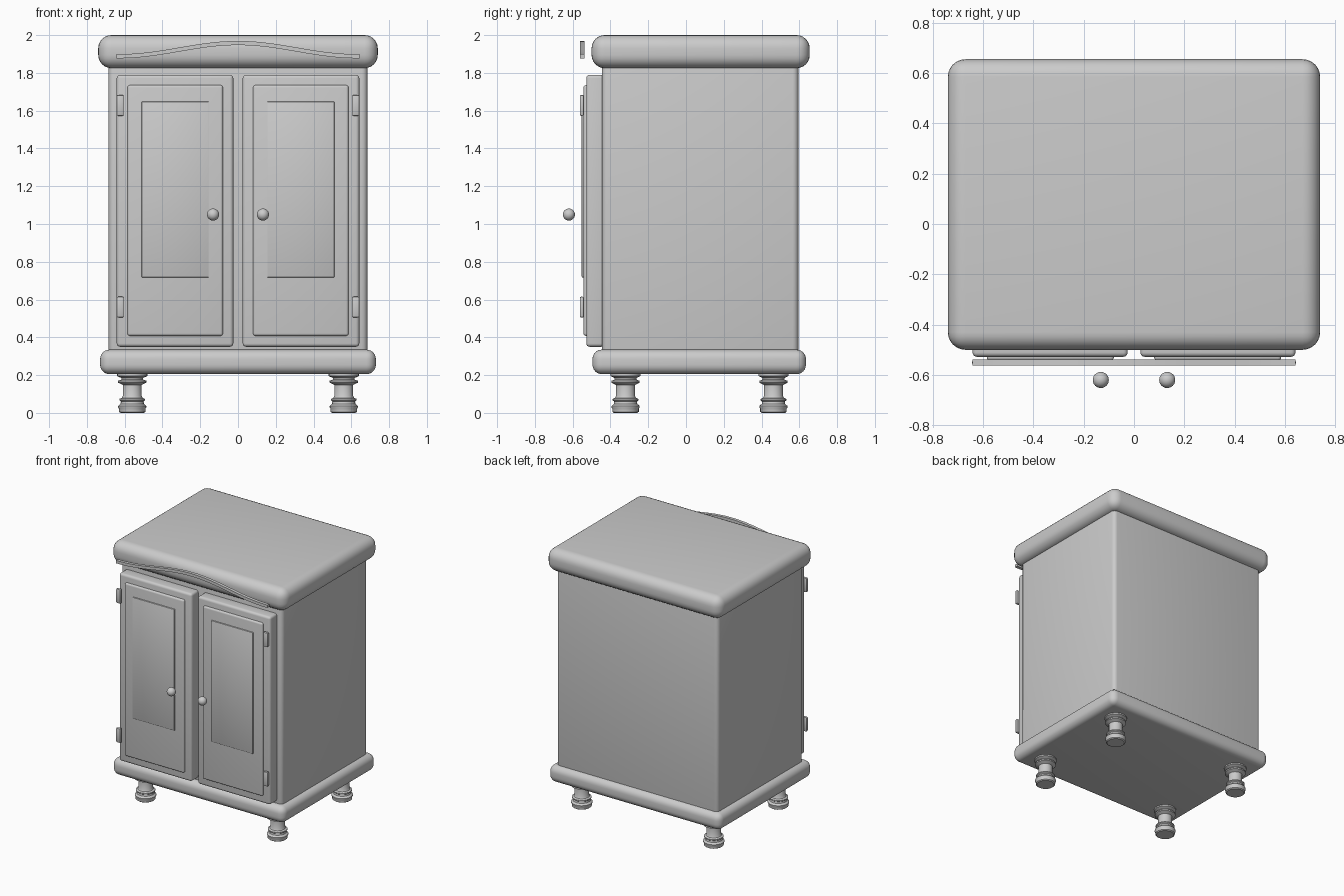
import bpy
import math

if "Cube" in bpy.data.objects:
    bpy.data.objects.remove(bpy.data.objects["Cube"], do_unlink=True)

grey = bpy.data.materials.new("plain grey")
GREY = (0.6, 0.6, 0.6, 1)
grey.diffuse_color = GREY
grey.use_nodes = True
grey.node_tree.nodes["Principled BSDF"].inputs["Base Color"].default_value = GREY


def finish(obj, name, angle=40):
    """Name, colour and smooth a part."""
    obj.name = name
    obj.data.materials.append(grey)
    bpy.ops.object.select_all(action='DESELECT')
    obj.select_set(True)
    bpy.context.view_layer.objects.active = obj
    bpy.ops.object.shade_smooth_by_angle(angle=math.radians(angle))
    return obj


def box(name, xs, ys, zs, radius, segments=4):
    """Rounded box given by its extents."""
    spans = (xs, ys, zs)
    bpy.ops.mesh.primitive_cube_add(size=1, location=[(a + b) / 2 for a, b in spans])
    obj = bpy.context.object
    obj.scale = [abs(b - a) for a, b in spans]
    bpy.ops.object.transform_apply(location=False, rotation=False, scale=True)
    bevel = obj.modifiers.new("rounding", 'BEVEL')
    bevel.width = radius
    bevel.segments = segments
    bpy.ops.object.modifier_apply(modifier=bevel.name)
    return finish(obj, name)


def mesh_object(name, verts, faces, angle=40):
    mesh = bpy.data.meshes.new(name)
    mesh.from_pydata(verts, [], faces)
    obj = bpy.data.objects.new(name, mesh)
    bpy.context.collection.objects.link(obj)
    return finish(obj, name, angle)


def turned(name, profile, x, y, sides=24):
    """Lathe a (radius, height) profile into a closed solid."""
    verts = [(x + r * math.cos(math.tau * i / sides),
              y + r * math.sin(math.tau * i / sides), z)
             for r, z in profile for i in range(sides)]
    faces = [(k * sides + i, k * sides + (i + 1) % sides,
              (k + 1) * sides + (i + 1) % sides, (k + 1) * sides + i)
             for k in range(len(profile) - 1) for i in range(sides)]
    last = (len(profile) - 1) * sides
    faces += [tuple(reversed(range(sides))), tuple(range(last, last + sides))]
    return mesh_object(name, verts, faces, 35)


# Carcass
box("top_slab", (-0.74, 0.74), (-0.5, 0.655), (1.825, 2.0), 0.07, 6)
box("cabinet_body", (-0.685, 0.685), (-0.445, 0.595), (0.3, 1.86), 0.03)
box("base_slab", (-0.73, 0.73), (-0.495, 0.635), (0.205, 0.335), 0.05, 6)

# Turned feet
FOOT = [(0.062, 0), (0.07, 0.006), (0.07, 0.022), (0.075, 0.03), (0.075, 0.036),
        (0.062, 0.048), (0.06, 0.06), (0.068, 0.066), (0.068, 0.074), (0.055, 0.08),
        (0.05, 0.09), (0.05, 0.148), (0.062, 0.154), (0.075, 0.16), (0.075, 0.17),
        (0.058, 0.176), (0.058, 0.185), (0.08, 0.195), (0.08, 0.21)]
for depth, y in (("front", -0.32), ("back", 0.463)):
    for side, s in (("left", 1), ("right", -1)):
        turned(f"{depth}_{side}_foot", FOOT, s * 0.56, y)

# Doors with stepped panels, hinges and knobs
for side, s in (("left", 1), ("right", -1)):
    def span(a, b):
        return tuple(sorted((s * a, s * b)))
    box(f"{side}_door", span(0.025, 0.642), (-0.528, -0.43), (0.35, 1.79), 0.018)
    box(f"{side}_door_panel", span(0.08, 0.585), (-0.543, -0.5), (0.408, 1.735), 0.013)
    box(f"{side}_door_inset", span(0.155, 0.51), (-0.552, -0.52), (0.717, 1.648), 0.004, 2)
    for level, z in (("upper", 1.628), ("lower", 0.56)):
        box(f"{side}_{level}_hinge", span(0.605, 0.643), (-0.562, -0.54),
            (z - 0.055, z + 0.055), 0.007, 2)
    bpy.ops.mesh.primitive_uv_sphere_add(segments=24, ring_count=16, radius=0.032,
                                         location=(s * 0.132, -0.62, 1.05))
    finish(bpy.context.object, f"{side}_knob", 60)

# Wavy crest moulding swept along x
STEPS = 40
HALF = 0.642
verts = []
for i in range(STEPS + 1):
    x = HALF * (2 * i / STEPS - 1)
    z = 1.888 + 0.07 * (0.5 + 0.5 * math.cos(math.pi * x / HALF)) ** 1.05
    verts += [(x, -0.562, z - 0.011), (x, -0.538, z - 0.011),
              (x, -0.538, z + 0.011), (x, -0.562, z + 0.011)]
faces = [(4 * i + k, 4 * i + 4 + k, 4 * i + 4 + (k + 1) % 4, 4 * i + (k + 1) % 4)
         for i in range(STEPS) for k in range(4)]
faces += [(3, 2, 1, 0), tuple(4 * STEPS + k for k in range(4))]
# Flip the winding so every face points outwards
mesh_object("crest_moulding", verts, [tuple(reversed(f)) for f in faces])
